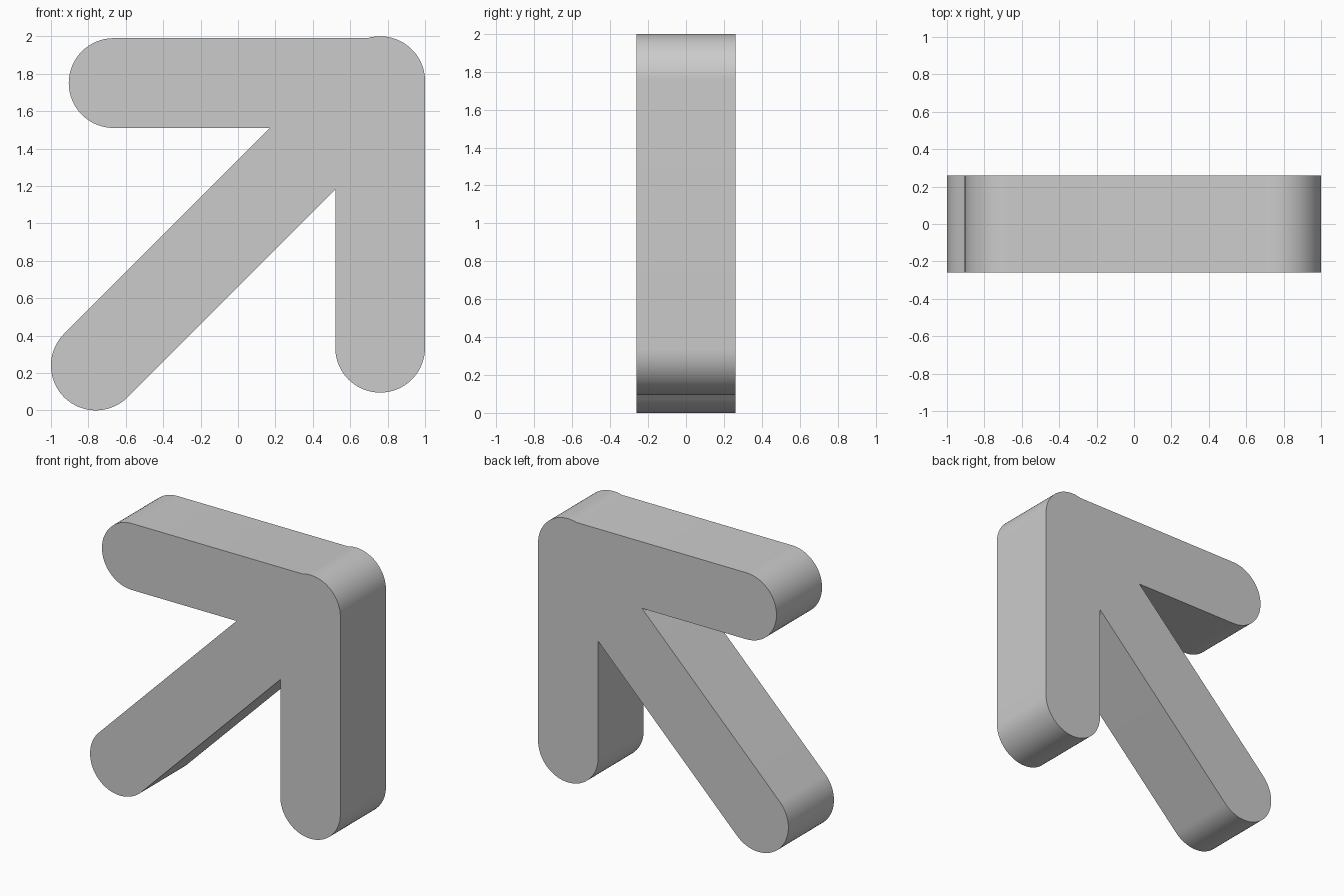
import bpy, bmesh
from math import cos, sin, radians

if "Cube" in bpy.data.objects:
    bpy.data.objects.remove(bpy.data.objects["Cube"])

R = 0.24            # half width of every bar
HALF_DEPTH = 0.26


def arc(cx, cz, start, end, steps=32):
    """Points on a round end, angles in degrees."""
    return [(cx + R * cos(radians(start + (end - start) * i / steps)),
             cz + R * sin(radians(start + (end - start) * i / steps)))
            for i in range(steps + 1)]


# Arrow outline, clockwise seen from the front
outline = (
    arc(0.76, 1.76, 106, 0)            # rounded tip
    + arc(0.76, 0.335, 0, -180)        # lower end of the upright barb
    + [(0.52, 1.18)]                   # inner corner, upright barb to shaft
    + arc(-0.76, 0.24, -45, -225)      # tail of the diagonal shaft
    + [(0.17, 1.51)]                   # inner corner, shaft to level barb
    + arc(-0.665, 1.75, 270, 90)       # left end of the level barb
)

# Extrude the outline into a solid
bm = bmesh.new()
face = bm.faces.new([bm.verts.new((x, -HALF_DEPTH, z)) for x, z in outline])
result = bmesh.ops.extrude_face_region(bm, geom=[face], use_keep_orig=True)
moved = [g for g in result["geom"] if isinstance(g, bmesh.types.BMVert)]
bmesh.ops.translate(bm, verts=moved, vec=(0, 2 * HALF_DEPTH, 0))
bmesh.ops.recalc_face_normals(bm, faces=bm.faces)

mesh = bpy.data.meshes.new("arrow")
bm.to_mesh(mesh)
bm.free()
arrow = bpy.data.objects.new("arrow", mesh)
bpy.context.collection.objects.link(arrow)

# Smooth round ends, crisp front and back edges
bpy.context.view_layer.objects.active = arrow
arrow.select_set(True)
bpy.ops.object.shade_smooth_by_angle(angle=radians(30))
